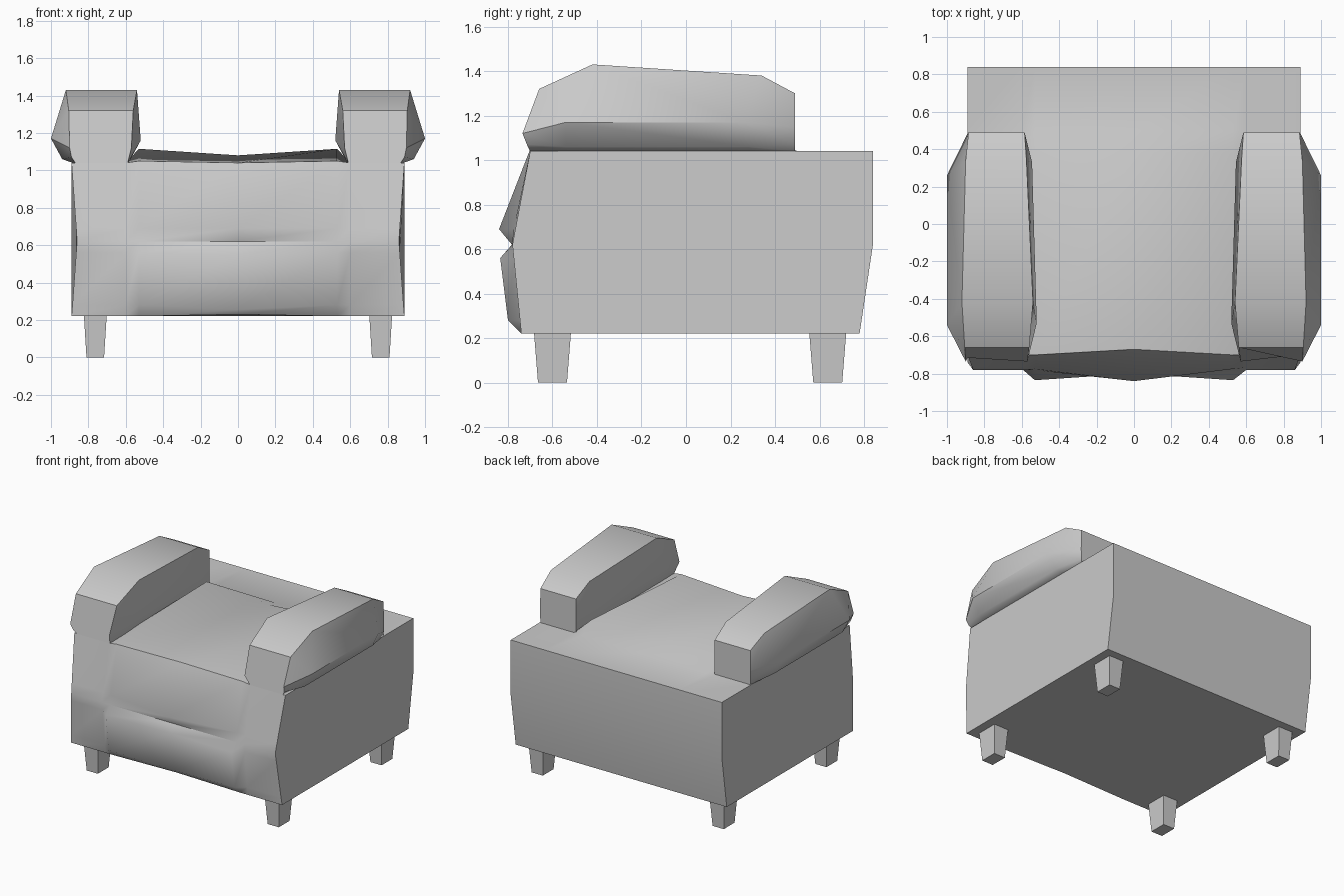
import bpy, bmesh

if "Cube" in bpy.data.objects:
    bpy.data.objects.remove(bpy.data.objects["Cube"])


def finish(name, bm, smooth=None):
    bmesh.ops.recalc_face_normals(bm, faces=bm.faces)
    me = bpy.data.meshes.new(name)
    bm.to_mesh(me)
    bm.free()
    ob = bpy.data.objects.new(name, me)
    bpy.context.collection.objects.link(ob)
    if smooth:
        bpy.ops.object.select_all(action='DESELECT')
        ob.select_set(True)
        bpy.context.view_layer.objects.active = ob
        bpy.ops.object.shade_smooth_by_angle(angle=smooth)
    return ob


def loft(name, sections, smooth=None):
    """Skin closed loops of equal length and cap both ends."""
    bm = bmesh.new()
    rings = [[bm.verts.new(p) for p in s] for s in sections]
    n = len(rings[0])
    for a, b in zip(rings, rings[1:]):
        for i in range(n):
            j = (i + 1) % n
            bm.faces.new((a[i], a[j], b[j], b[i]))
    bm.faces.new(rings[0])
    bm.faces.new(rings[-1])
    return finish(name, bm, smooth)


def mirror_x(points):
    return [(-x, y, z) for x, y, z in points]


# Body: side profiles (y, z) from bottom front, up the front, over the seat
side = [(-.74, .22), (-.746, .28), (-.774, .56), (-.78, .62), (-.767, .69),
        (-.70, 1.04), (.38, 1.04), (.50, 1.04)]
bulge = [(-.74, .22), (-.80, .28), (-.835, .56), (-.782, .62), (-.775, .69),
         (-.70, 1.05), (.38, 1.115), (.50, 1.04)]
middle = [(-.74, .23), (-.765, .255), (-.80, .55), (-.782, .62), (-.84, .69),
          (-.67, 1.04), (.38, 1.08), (.50, 1.04)]
back = [(.84, 1.04), (.84, .62), (.78, .22)]
end_x = [.89, .885, .865, .86, .865, .89, .89, .89, .89, .89, .89]

outer = [(x, y, z) for x, (y, z) in zip(end_x, side + back)]
inner = [(.60, y, z) for y, z in side + back]
puff = [(.53, y, z) for y, z in bulge + back]
centre = [(0, y, z) for y, z in middle + back]
loft("seat_body", [mirror_x(outer), mirror_x(inner), mirror_x(puff), centre,
                   puff, inner, outer], smooth=.75)

# Padded arms: cross-sections from front to back
arm = [
    [(.59, -.70, 1.04), (.57, -.735, 1.12), (.56, -.66, 1.32),
     (.905, -.66, 1.32), (.90, -.735, 1.12), (.89, -.715, 1.07), (.87, -.70, 1.04)],
    [(.585, -.53, 1.04), (.52, -.53, 1.16), (.54, -.42, 1.43),
     (.92, -.42, 1.43), (1.0, -.54, 1.17), (.94, -.54, 1.06), (.885, -.54, 1.04)],
    [(.585, .33, 1.04), (.545, .33, 1.16), (.575, .34, 1.38),
     (.90, .34, 1.38), (1.0, .26, 1.17), (.94, .28, 1.06), (.885, .30, 1.04)],
    [(.585, .49, 1.04), (.585, .49, 1.15), (.585, .49, 1.30),
     (.885, .49, 1.30), (.887, .49, 1.15), (.886, .49, 1.07), (.885, .49, 1.04)],
]
loft("right_arm", arm, smooth=.7)
loft("left_arm", [mirror_x(s) for s in arm], smooth=.7)


# Tapered legs
def leg(name, cx, cy):
    def ring(hx, hy, z):
        return [(cx + sx * hx, cy + sy * hy, z)
                for sx, sy in ((-1, -1), (1, -1), (1, 1), (-1, 1))]
    loft(name, [ring(.047, .065, 0), ring(.061, .083, .225)])


for s, label in ((-1, "left"), (1, "right")):
    leg("front_leg_" + label, s * .763, -.60)
    leg("back_leg_" + label, s * .763, .637)
